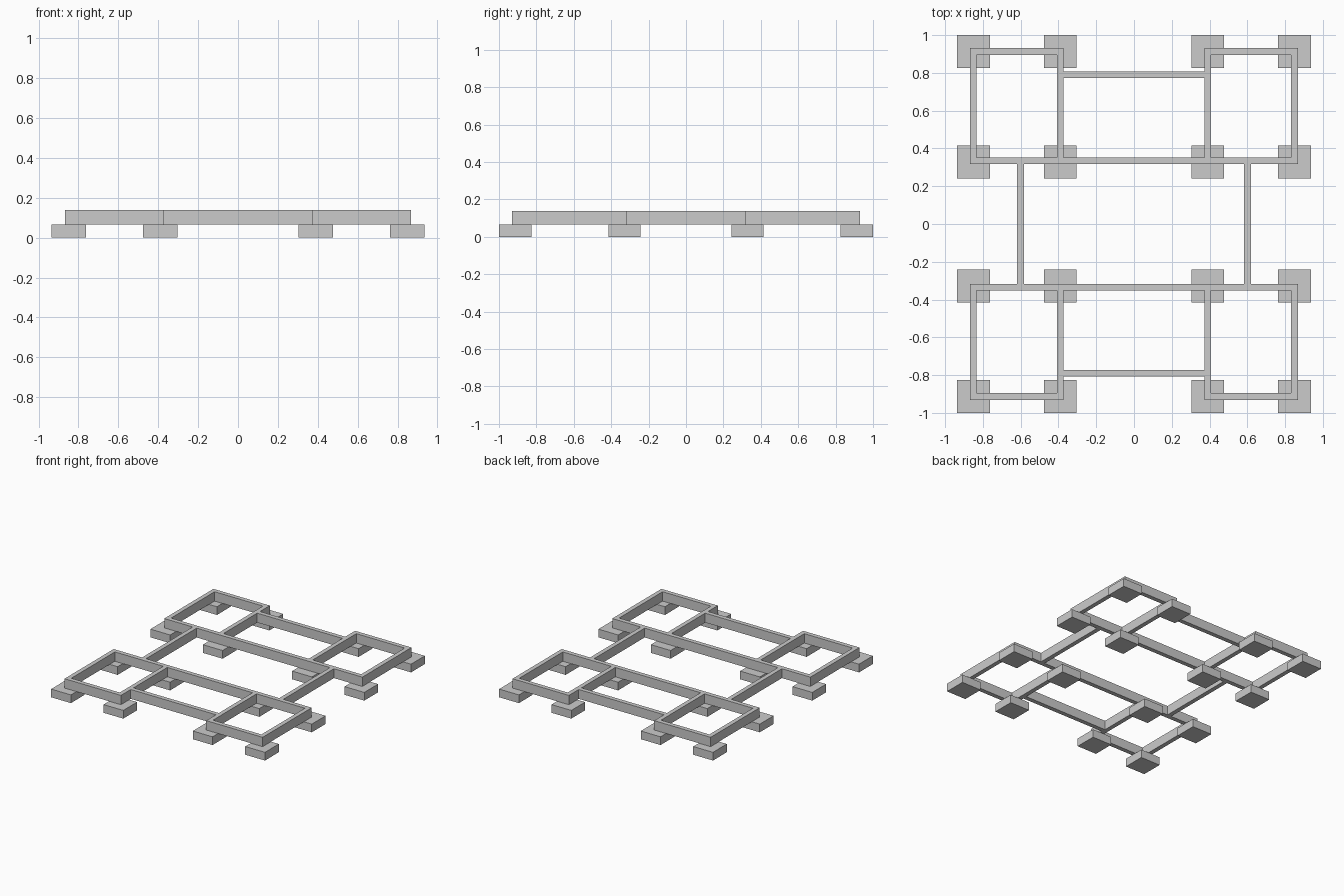
import bpy

if "Cube" in bpy.data.objects:
    bpy.data.objects.remove(bpy.data.objects["Cube"])

FOOT_TOP, BEAM_TOP = 0.065, 0.139   # heights of footings and beams
HALF = 0.0175                       # half beam width
FOOT = 0.0865                       # half footing width
X_OUT, X_IN = 0.85, 0.391           # pavilion centre lines in x
Y_OUT, Y_IN = 0.9135, 0.334         # pavilion centre lines in y
X_LINK, Y_LINK = 0.601, 0.791       # connecting beam centre lines


def box(name, x0, x1, y0, y1, z0, z1):
    bpy.ops.mesh.primitive_cube_add(
        size=1, location=((x0 + x1) / 2, (y0 + y1) / 2, (z0 + z1) / 2))
    ob = bpy.context.object
    ob.name = name
    ob.scale = (abs(x1 - x0), abs(y1 - y0), z1 - z0)
    bpy.ops.object.transform_apply(location=False, rotation=False, scale=True)
    return ob


def beam_x(name, x0, x1, y):
    return box(name, x0, x1, y - HALF, y + HALF, FOOT_TOP, BEAM_TOP)


def beam_y(name, x, y0, y1):
    return box(name, x - HALF, x + HALF, y0, y1, FOOT_TOP, BEAM_TOP)


for sy in (-1, 1):
    # long beam shared by both corner frames, and the parallel outer link
    beam_x("long_beam", -X_OUT - HALF, X_OUT + HALF, sy * Y_IN)
    beam_x("outer_link_beam", -X_IN + HALF, X_IN - HALF, sy * Y_LINK)
    for sx in (-1, 1):
        # corner frame: end beam plus two side beams
        ends = sorted((sx * (X_IN - HALF), sx * (X_OUT + HALF)))
        beam_x("frame_end_beam", *ends, sy * Y_OUT)
        for x in (X_IN, X_OUT):
            beam_y("frame_side_beam", sx * x,
                   sy * (Y_IN + HALF), sy * (Y_OUT - HALF))
            # square footing pads under the frame corners
            for y in (Y_IN, Y_OUT):
                cx, cy = sx * x, sy * y
                if y == Y_IN:
                    cy = sy * 0.3285
                box("footing", cx - FOOT, cx + FOOT,
                    cy - FOOT, cy + FOOT, 0, FOOT_TOP)

# side links between the front and back halves
for sx in (-1, 1):
    beam_y("side_link_beam", sx * X_LINK, -Y_IN + HALF, Y_IN - HALF)
